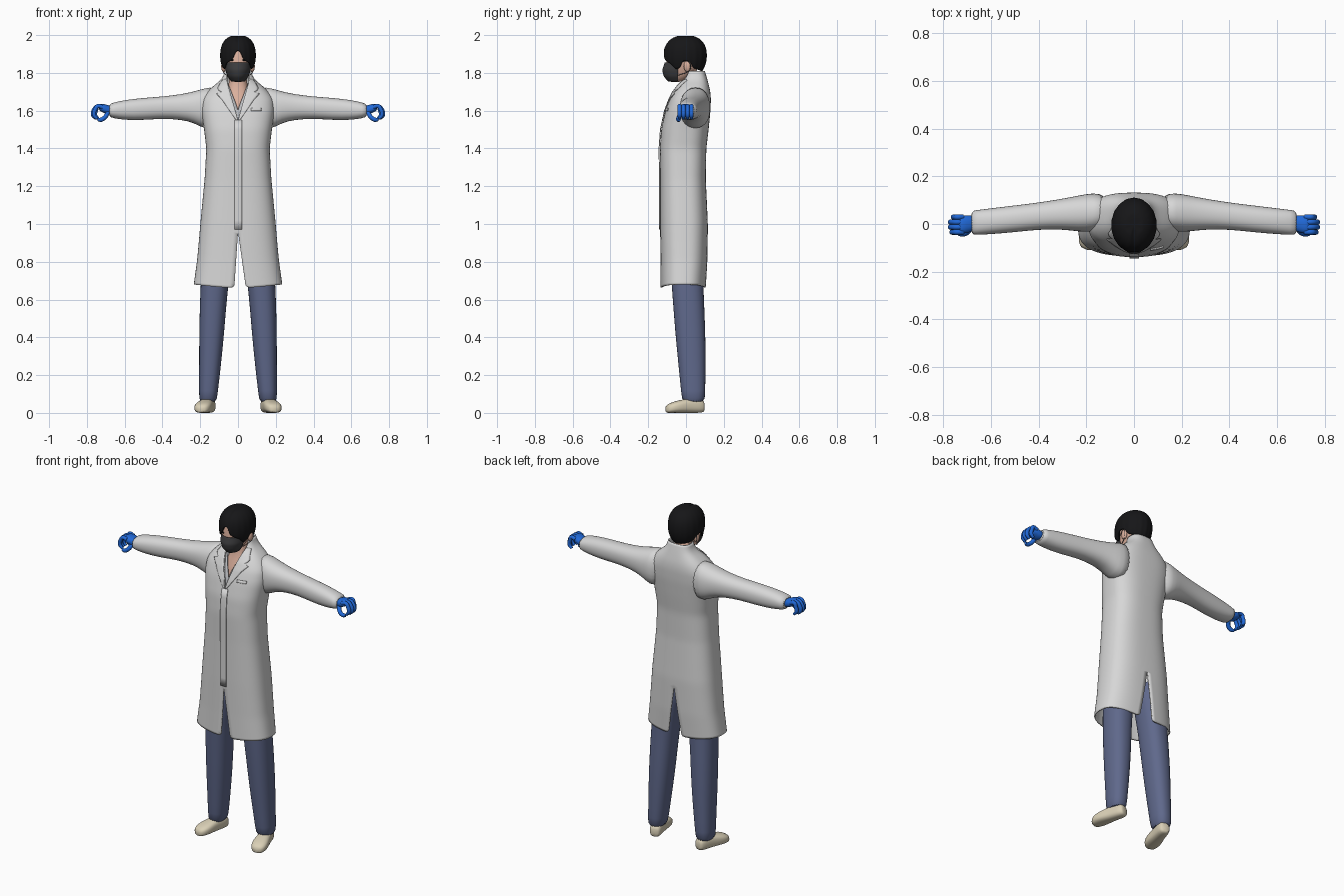
import bpy, bmesh, math
from mathutils import Vector, Matrix

default_cube = bpy.data.objects.get("Cube")
if default_cube:
    bpy.data.objects.remove(default_cube, do_unlink=True)


def material(name, red, green, blue):
    mat = bpy.data.materials.new(name)
    mat.use_nodes = True
    mat.diffuse_color = (red, green, blue, 1)
    shader = next(n for n in mat.node_tree.nodes if n.type == 'BSDF_PRINCIPLED')
    shader.inputs["Base Color"].default_value = (red, green, blue, 1)
    shader.inputs["Roughness"].default_value = 0.8
    return mat


COAT = material("coat_white", .68, .68, .68)
SHIRT = material("shirt_grey", .5, .51, .53)
TROUSERS = material("trouser_blue", .115, .14, .26)
GLOVES = material("glove_blue", .015, .14, .68)
SHOES = material("shoe_cream", .7, .63, .47)
SKIN = material("skin", .72, .44, .34)
HAIR = material("hair_black", .008, .008, .009)
MASK = material("mask_charcoal", .045, .045, .048)


def lookup(table, key):
    """Linear interpolation of the rows in a table by their first value."""
    key = min(max(key, table[0][0]), table[-1][0])
    for low, high in zip(table, table[1:]):
        if key <= high[0]:
            f = (key - low[0]) / (high[0] - low[0])
            return [a + (b - a) * f for a, b in zip(low[1:], high[1:])]


def power(value, exponent):
    return math.copysign(abs(value) ** exponent, value)


def sheet(name, mat, grids, closed=False, thickness=0, subdivide=1):
    """Skin one or more grids of points; closed grids become capped tubes."""
    bm = bmesh.new()
    for rows in grids:
        verts = [[bm.verts.new(p) for p in row] for row in rows]
        count = len(rows[0])
        for low, high in zip(verts, verts[1:]):
            for i in range(count if closed else count - 1):
                j = (i + 1) % count
                bm.faces.new((low[i], low[j], high[j], high[i]))
        if closed:
            bm.faces.new(verts[0])
            bm.faces.new(verts[-1])
    bmesh.ops.remove_doubles(bm, verts=bm.verts, dist=0.0002)
    bmesh.ops.recalc_face_normals(bm, faces=bm.faces)
    mesh = bpy.data.meshes.new(name)
    bm.to_mesh(mesh)
    bm.free()
    mesh.materials.append(mat)
    mesh.shade_smooth()
    mesh.set_sharp_from_angle(angle=math.radians(70))
    obj = bpy.data.objects.new(name, mesh)
    bpy.context.collection.objects.link(obj)
    if subdivide:
        obj.modifiers.new("Smooth", 'SUBSURF').levels = subdivide
        obj.modifiers["Smooth"].render_levels = subdivide
    if thickness:
        obj.modifiers.new("Thickness", 'SOLIDIFY').thickness = thickness
    return obj


def loft(name, mat, rings, axis='z', side=1, squareness=2.3, turn=None):
    """Rounded rings: place along the axis, then low and high bounds across it."""
    rows = []
    for t, a0, a1, b0, b1 in rings:
        row = []
        for i in range(24):
            ang = math.tau * i / 24
            a = (a0 + a1) / 2 + (a1 - a0) / 2 * power(math.cos(ang), 2 / squareness)
            b = (b0 + b1) / 2 + (b1 - b0) / 2 * power(math.sin(ang), 2 / squareness)
            p = Vector({'x': (t, a, b), 'y': (a, t, b), 'z': (a, b, t)}[axis])
            if turn:
                p = turn @ p
            p.x *= side
            row.append(p)
        rows.append(row)
    return sheet(name, mat, [rows], closed=True)


def tube(name, mat, points, radius, side=1):
    curve = bpy.data.curves.new(name, 'CURVE')
    curve.dimensions = '3D'
    curve.bevel_depth = radius
    curve.bevel_resolution = 3
    curve.resolution_u = 6
    curve.use_fill_caps = True
    spline = curve.splines.new('BEZIER')
    spline.bezier_points.add(len(points) - 1)
    for bez, (x, y, z) in zip(spline.bezier_points, points):
        bez.co = (x * side, y, z)
        bez.handle_left_type = bez.handle_right_type = 'AUTO'
    spline.bezier_points[-1].radius = .7
    curve.materials.append(mat)
    obj = bpy.data.objects.new(name, curve)
    bpy.context.collection.objects.link(obj)


def ball(name, mat, centre, radii):
    bm = bmesh.new()
    bmesh.ops.create_uvsphere(bm, u_segments=20, v_segments=12, radius=1)
    mesh = bpy.data.meshes.new(name)
    bm.to_mesh(mesh)
    bm.free()
    mesh.transform(Matrix.Translation(centre) @ Matrix.Diagonal((*radii, 1)))
    mesh.materials.append(mat)
    mesh.shade_smooth()
    bpy.context.collection.objects.link(bpy.data.objects.new(name, mesh))


# Coat body: height, half width, front y, back y
BODY = [(.66, .235, -.135, .105), (.8, .217, -.135, .113), (1, .2, -.137, .116),
        (1.24, .177, -.137, .105), (1.4, .168, -.139, .108), (1.5, .18, -.132, .12),
        (1.6, .195, -.11, .13), (1.66, .19, -.088, .132), (1.7, .165, -.068, .13),
        (1.74, .12, -.04, .12), (1.77, .08, -.012, .112), (1.81, .07, 0, .1)]
NECKLINE = [(1.55, 0), (1.7, .042), (1.77, .062), (1.81, .058)]
SHIRT_NECK = [(1.61, 0), (1.7, .035), (1.75, .055)]
BOXY = 2.7


def body_sheet(name, mat, bottom, top, inset, front_gap, back_gap, thickness):
    """Two half shells that meet wherever the front and back gaps are zero."""
    grids = []
    steps = round((top - bottom) / .025)
    for side in (1, -1):
        rows = []
        for k in range(steps + 1):
            z = bottom + (top - bottom) * k / steps
            width, front, back = lookup(BODY, z)
            width, depth = width - inset, (back - front) / 2 - inset
            start = math.asin(min(1, front_gap(z, side) / width) ** (BOXY / 2))
            end = math.pi - math.asin((back_gap(z) / width) ** (BOXY / 2))
            row = []
            for i in range(21):
                ang = start + (end - start) * i / 20
                lift = .02 * math.sin(ang) * max(0, 1 - (z - .66) * 4) if inset == 0 else 0
                x = side * width * abs(math.sin(ang)) ** (2 / BOXY)
                y = (front + back) / 2 - depth * power(math.cos(ang), 2 / BOXY)
                row.append((x, y, z + lift))
            rows.append(row)
        grids.append(rows)
    return sheet(name, mat, grids, thickness=thickness)


def slit(z, width):
    return width * max(0, (.96 - z) / .3)


body_sheet("coat_body", COAT, .66, 1.81, 0,
           lambda z, s: lookup(NECKLINE, z)[0] + slit(z, .042 if s > 0 else .02),
           lambda z: slit(z, .045), .008)
body_sheet("shirt", SHIRT, 1.4, 1.74, .016,
           lambda z, s: lookup(SHIRT_NECK, z)[0], lambda z: 0, .004)


def front_point(x, z, offset):
    """A point lying just outside the coat front."""
    width, front, back = lookup(BODY, z)
    x = max(-.93 * width, min(.93 * width, x))
    bulge = (1 - abs(x / width) ** BOXY) ** (1 / BOXY)
    return (x, (front + back) / 2 - (back - front) / 2 * bulge - offset, z)


def front_patch(name, bottom, top, left, right, steps=12):
    rows = []
    for k in range(steps + 1):
        z = bottom + (top - bottom) * k / steps
        a, b = left(z), right(z)
        rows.append([front_point(a + (b - a) * i / 5, z, .006) for i in range(6)])
    sheet(name, COAT, [rows], thickness=.005, subdivide=0)


# Lapels with a notch, front placket and chest pocket
LAPEL = [(1.55, .01), (1.66, .055), (1.69, .075), (1.7, .045), (1.715, .065), (1.77, .02)]
for side, label in ((1, "left"), (-1, "right")):
    front_patch(label + "_lapel", 1.55, 1.77,
                lambda z: side * lookup(NECKLINE, z)[0],
                lambda z: side * (lookup(NECKLINE, z)[0] + lookup(LAPEL, z)[0]), 22)
front_patch("placket", .97, 1.55, lambda z: -.018, lambda z: .02)
front_patch("chest_pocket_welt", 1.6, 1.615, lambda z: .07, lambda z: .125, 2)

# Sleeves, gloves, trousers and shoes, one of each per side
SLEEVE = [(.11, 1.51, 1.735, -.02, .128), (.18, 1.5, 1.718, -.035, .13),
          (.23, 1.535, 1.703, -.032, .12), (.3, 1.552, 1.687, -.023, .106),
          (.4, 1.558, 1.675, -.023, .09), (.5, 1.55, 1.668, -.035, .078),
          (.6, 1.55, 1.657, -.043, .066), (.66, 1.56, 1.643, -.046, .058),
          (.685, 1.568, 1.634, -.046, .056)]
PALM = [(.66, -.028, .032, 1.58, 1.622), (.69, -.034, .038, 1.577, 1.63),
        (.715, -.042, .036, 1.59, 1.637), (.738, -.04, .033, 1.6, 1.634)]
LEG = [(.05, .113, .207, -.02, .1), (.1, .108, .206, -.025, .102), (.25, .09, .206, -.04, .104),
       (.43, .072, .206, -.058, .104), (.66, .055, .2, -.075, .092), (.8, .03, .19, -.085, .092),
       (.97, 0, .175, -.09, .09)]
SHOE = [(.1, -.02, .02, .01, .05), (.09, -.033, .033, 0, .075), (.04, -.036, .036, 0, .08),
        (0, -.039, .039, 0, .075), (-.05, -.047, .047, 0, .064), (-.09, -.042, .042, 0, .052),
        (-.112, -.022, .022, 0, .035)]
shoe_turn = Matrix.Translation((.17, 0, 0)) @ Matrix.Rotation(math.radians(15), 4, 'Z')
for side, label in ((1, "left_"), (-1, "right_")):
    sleeve = [(x, y0, y1, z0, z1) for x, z0, z1, y0, y1 in SLEEVE]
    loft(label + "sleeve", COAT, sleeve, 'x', side)
    loft(label + "palm", GLOVES, PALM, 'x', side)
    for i, reach in enumerate((-.006, 0, 0, -.012)):
        y = -.034 + i * .021
        knuckles = [(.715, y, 1.618), (.742, y, 1.624), (.762 + reach, y, 1.606),
                    (.768 + reach, y, 1.578), (.752 + reach, y, 1.557)]
        tube(label + "finger_" + "abcd"[i], GLOVES, knuckles, .0112, side)
    thumb = [(.688, -.02, 1.592), (.703, -.037, 1.567), (.725, -.04, 1.552), (.742, -.036, 1.552)]
    tube(label + "thumb", GLOVES, thumb, .012, side)
    loft(label + "trouser_leg", TROUSERS, LEG, 'z', side)
    loft(label + "shoe", SHOES, SHOE, 'y', side, 2.6, shoe_turn)

# Neck and head
loft("neck", SKIN, [(1.55, -.1, .1, -.08, .08), (1.62, -.09, .09, -.068, .08),
                    (1.7, -.06, .06, -.035, .08), (1.75, -.046, .046, -.02, .075),
                    (1.82, -.045, .045, -.028, .07)])
loft("head", SKIN, [(1.75, -.025, .025, -.09, -.03), (1.768, -.045, .045, -.1, .01),
                    (1.8, -.06, .06, -.107, .05), (1.85, -.072, .072, -.105, .085),
                    (1.9, -.078, .078, -.1, .088), (1.95, -.068, .068, -.088, .075),
                    (1.975, -.04, .04, -.05, .04)])

# Face mask: height, half width, depth forward of the cheeks
MASK_SHAPE = [(1.755, .036, .055), (1.78, .056, .078), (1.815, .067, .087), (1.855, .066, .073)]
mask_rows = []
for k in range(9):
    z = 1.755 + k / 80
    width, depth = lookup(MASK_SHAPE, z)
    angles = [math.radians(-88 + 11 * i) for i in range(17)]
    mask_rows.append([(width * math.sin(a), -.04 - depth * math.cos(a), z) for a in angles])
sheet("face_mask", MASK, [mask_rows], thickness=.004)
for side, label in ((1, "left_"), (-1, "right_")):
    ball(label + "ear", SKIN, (side * .076, .008, 1.835), (.013, .02, .03))
    ball(label + "eye", HAIR, (side * .03, -.094, 1.868), (.011, .007, .005))
    tube(label + "mask_loop", MASK, [(.065, -.045, 1.845), (.083, .012, 1.86),
                                     (.083, .02, 1.82), (.06, -.045, 1.785)], .002, side)

# Hair: a cap whose lower edge follows the fringe, sideburns and nape
HAIR_EDGE = [(0, 1.925), (7, 1.92), (15, 1.88), (28, 1.862), (45, 1.85), (60, 1.82),
             (74, 1.825), (84, 1.865), (104, 1.86), (116, 1.825), (140, 1.815), (180, 1.805)]
hair_rows = []
for k in range(15):
    row = []
    for i in range(72):
        degrees = i * 5 - 180
        edge = lookup(HAIR_EDGE, abs(degrees))[0]
        z = 1.999 - (1.999 - edge) * (.02 + .98 * (k / 14) ** 1.6)
        if z > 1.89:
            reach = (1 - ((z - 1.89) / .11) ** 2.4) ** (1 / 2.4)
        else:
            reach = 1 - .25 * ((1.89 - z) / .09) ** 2
        reach *= 1 + .012 * math.cos(math.radians(degrees * 18)) * k / 14
        x = .095 * reach * math.sin(math.radians(degrees))
        y = -.005 - .115 * reach * math.cos(math.radians(degrees))
        parting = .007 * math.exp(-(x / .01) ** 2) if y < .03 else 0
        row.append((x, y, z - parting))
    hair_rows.append(row)
crown = [[Vector((0, -.005, 1.996)) for p in hair_rows[0]]]
hair_rows = [row + row[:1] for row in crown + hair_rows]
sheet("hair", HAIR, [hair_rows], thickness=.007)
